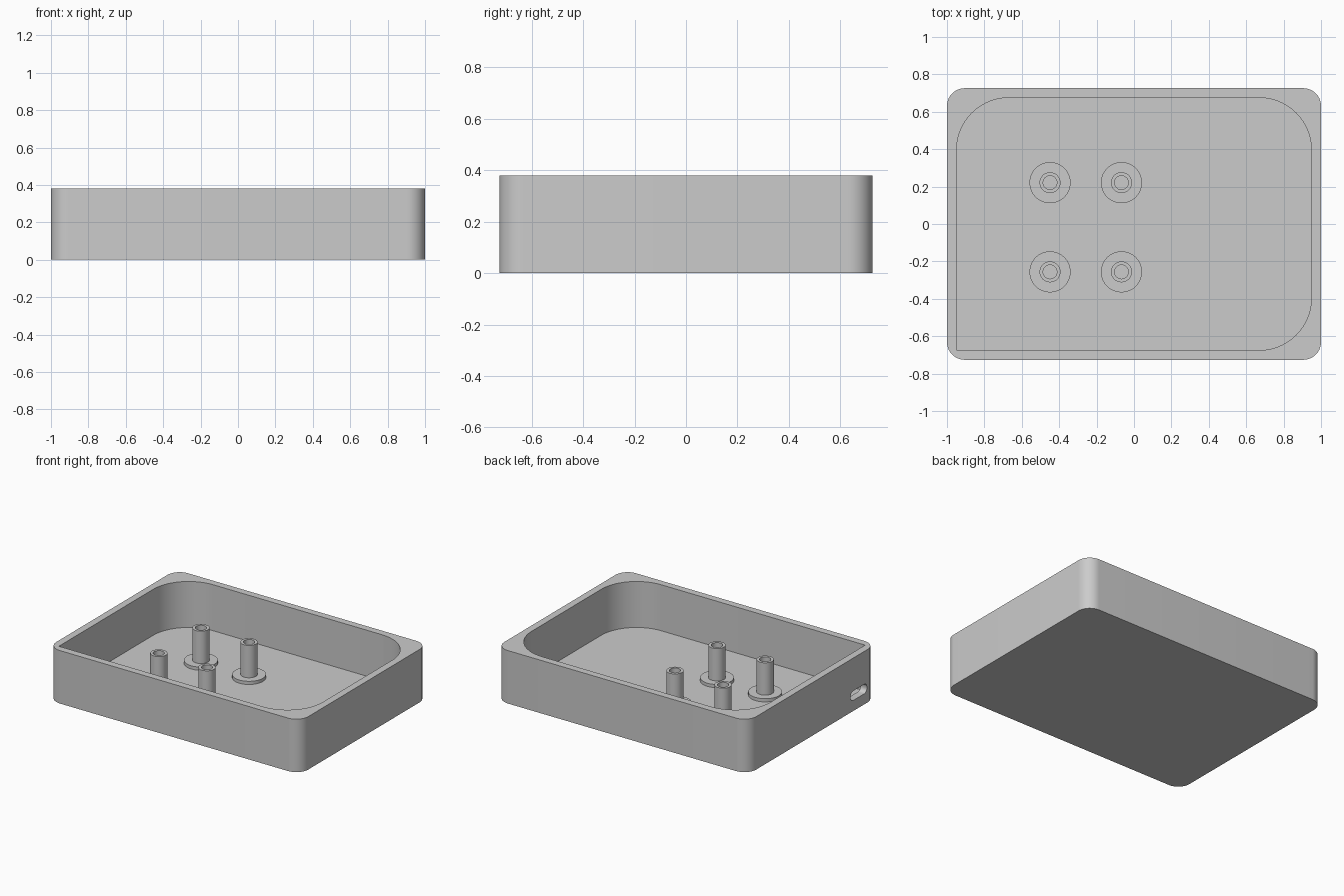
import bpy, bmesh
from math import cos, sin, pi
from mathutils import Matrix, Vector

cube = bpy.data.objects.get("Cube")
if cube:
    bpy.data.objects.remove(cube, do_unlink=True)

grey = bpy.data.materials.new("light_grey_plastic")
grey.use_nodes = True
COLOUR = (0.6, 0.6, 0.6, 1)
grey.diffuse_color = COLOUR
grey.node_tree.nodes["Principled BSDF"].inputs["Base Color"].default_value = COLOUR


def add_object(name, bm):
    bmesh.ops.recalc_face_normals(bm, faces=bm.faces)
    mesh = bpy.data.meshes.new(name)
    bm.to_mesh(mesh)
    bm.free()
    mesh.materials.append(grey)
    obj = bpy.data.objects.new(name, mesh)
    bpy.context.collection.objects.link(obj)
    return obj


def activate(obj):
    bpy.ops.object.select_all(action="DESELECT")
    obj.select_set(True)
    bpy.context.view_layer.objects.active = obj


def smooth(obj):
    activate(obj)
    bpy.ops.object.shade_smooth_by_angle(angle=pi / 6)


def rounded_rect(hx, hy, radii, steps=14):
    """Outline with one radius per corner: ++, -+, --, +-."""
    points = []
    signs = ((1, 1), (-1, 1), (-1, -1), (1, -1))
    for i, ((sx, sy), r) in enumerate(zip(signs, radii)):
        if r == 0:
            points.append((sx * hx, sy * hy))
            continue
        for k in range(steps + 1):
            a = (i + k / steps) * pi / 2
            points.append((sx * (hx - r) + r * cos(a), sy * (hy - r) + r * sin(a)))
    return points


def prism(name, outline, low, high, matrix=Matrix()):
    bm = bmesh.new()
    base = bm.faces.new([bm.verts.new((x, y, low)) for x, y in outline])
    top = bmesh.ops.extrude_face_region(bm, geom=[base], use_keep_orig=True)
    moved = [v for v in top["geom"] if isinstance(v, bmesh.types.BMVert)]
    bmesh.ops.translate(bm, verts=moved, vec=(0, 0, high - low))
    bm.transform(matrix)
    return add_object(name, bm)


def cut(obj, cutter):
    mod = obj.modifiers.new("cut", "BOOLEAN")
    mod.operation = "DIFFERENCE"
    mod.solver = "EXACT"
    mod.object = cutter
    cutter.hide_render = True
    activate(obj)
    bpy.ops.object.modifier_apply(modifier=mod.name)
    bpy.data.objects.remove(cutter, do_unlink=True)


# Open tray: outer block, cavity with one square corner, connector slot
HEIGHT, FLOOR = 0.38, 0.05
tray = prism("tray", rounded_rect(1, 0.726, [0.095] * 4), 0, HEIGHT)
cut(tray, prism("cavity_cutter", rounded_rect(0.949, 0.675, [0.28, 0.28, 0, 0.28]), FLOOR, 0.6))

sideways = Matrix(((0, 0, 1, 0), (1, 0, 0, 0), (0, 1, 0, 0), (0, 0, 0, 1)))
slot_place = Matrix.Translation((0, -0.53, 0.11)) @ sideways
cut(tray, prism("slot_cutter", rounded_rect(0.092, 0.034, [0.03] * 4, 6), -1.1, -0.9, slot_place))
smooth(tray)

# Hollow screw posts, each with a round foot
PROFILE = [(0, 0.045), (0.11, 0.045), (0.11, 0.073), (0.056, 0.073),
           (0.056, 0.305), (0.037, 0.305), (0.037, 0.073), (0, 0.073)]
for x, side in ((-0.449, "right"), (-0.067, "left")):
    for y, end in ((-0.256, "front"), (0.221, "back")):
        bm = bmesh.new()
        verts = [bm.verts.new((r, 0, z)) for r, z in PROFILE]
        edges = [bm.edges.new(pair) for pair in zip(verts, verts[1:])]
        bmesh.ops.spin(bm, geom=verts + edges, cent=(0, 0, 0), axis=(0, 0, 1),
                       angle=2 * pi, steps=32)
        bmesh.ops.remove_doubles(bm, verts=bm.verts, dist=0.0005)
        post = add_object(f"{end}_{side}_screw_post", bm)
        post.location = Vector((x, y, 0))
        smooth(post)
